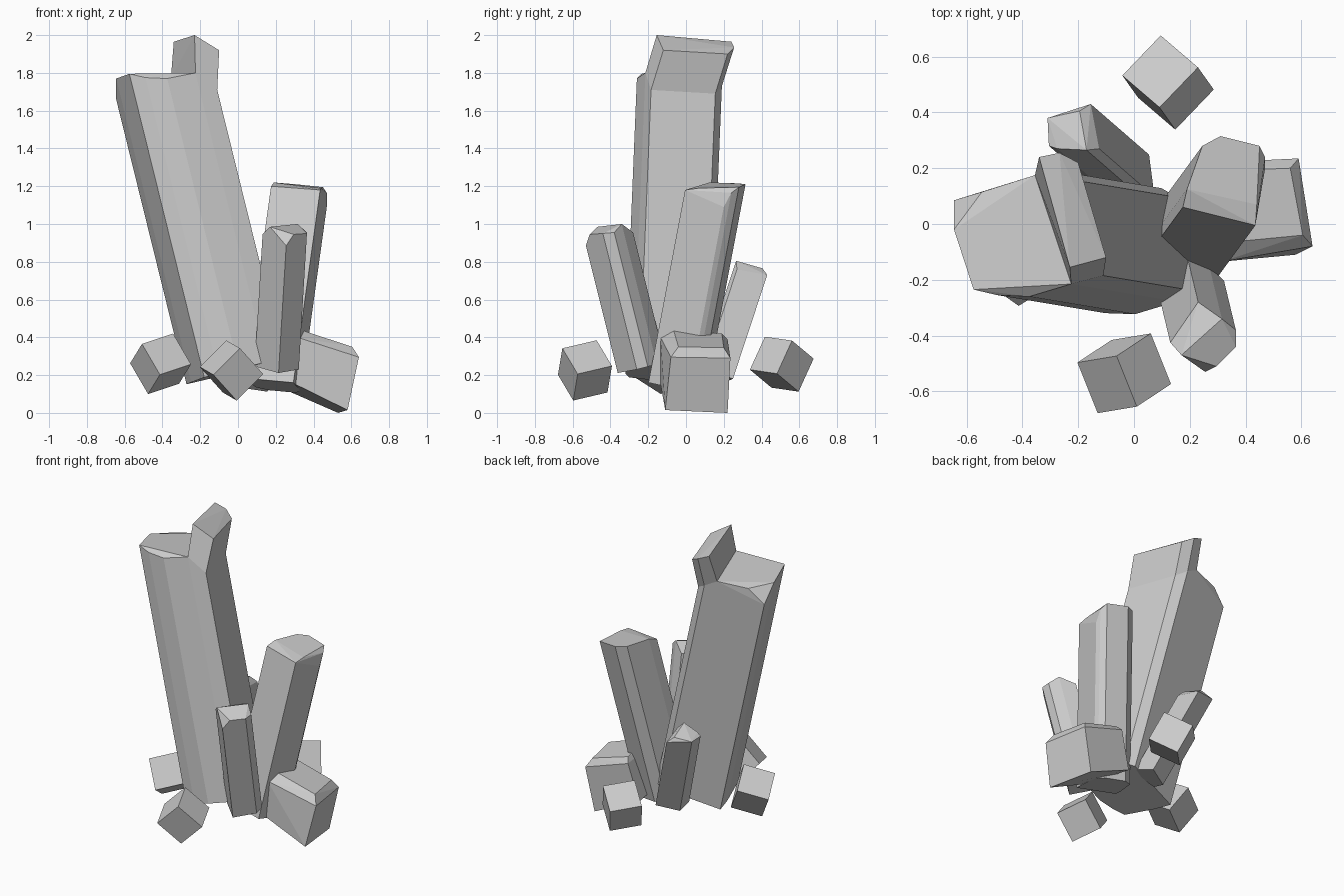
import bpy, bmesh, math
from mathutils import Vector, Matrix

if "Cube" in bpy.data.objects:
    bpy.data.objects.remove(bpy.data.objects["Cube"])


def hull(name, points):
    """Flat-shaded convex solid around a few corner points."""
    bm = bmesh.new()
    for p in points:
        bm.verts.new(p)
    res = bmesh.ops.convex_hull(bm, input=bm.verts)
    loose = [g for g in res["geom_interior"] if isinstance(g, bmesh.types.BMVert)]
    bmesh.ops.delete(bm, geom=loose, context="VERTS")
    bmesh.ops.dissolve_limit(bm, angle_limit=math.radians(4),
                             verts=bm.verts, edges=bm.edges)
    bmesh.ops.recalc_face_normals(bm, faces=bm.faces)
    me = bpy.data.meshes.new(name)
    bm.to_mesh(me)
    bm.free()
    ob = bpy.data.objects.new(name, me)
    bpy.context.collection.objects.link(ob)
    return ob


def crystal(name, tip, axis, base):
    """Prism: the tip corners run down the axis to a square-cut base."""
    d, b = Vector(axis).normalized(), Vector(base)
    tip = [Vector(p) for p in tip]
    foot = [p + d * (b - p).dot(d) for p in tip]
    return hull(name, tip + foot)


def chip(name, centre, u, v, size=0.2):
    """Loose cube whose first two edge directions are u and v."""
    u = Vector(u).normalized()
    w = u.cross(Vector(v)).normalized()
    v = w.cross(u)
    rot = Matrix((u, v, w)).transposed().to_4x4()
    bm = bmesh.new()
    bmesh.ops.create_cube(bm, size=size, matrix=Matrix.Translation(centre) @ rot)
    me = bpy.data.meshes.new(name)
    bm.to_mesh(me)
    bm.free()
    bpy.context.collection.objects.link(bpy.data.objects.new(name, me))


# Tall leaning crystal
crystal("tall_crystal", [
    (-.225, -.215, 1.80), (-.11, -.185, 1.71), (-.20, .155, 1.69),
    (-.27, .19, 1.73), (-.355, .175, 1.775), (-.545, .115, 1.755),
    (-.645, .085, 1.66), (-.645, -.02, 1.77), (-.575, -.235, 1.795),
    (-.49, -.255, 1.775), (-.375, -.26, 1.77)],
    (.39, -.065, -1.58), (-.26, .02, .155))

# Spike rising from one side of its top
hull("tall_crystal_spike", [
    (-.23, -.155, 2.0), (-.10, -.12, 1.92), (-.20, .22, 1.90),
    (-.267, .255, 1.935), (-.34, .24, 1.965),
    (-.225, -.215, 1.80), (-.11, -.185, 1.71), (-.20, .155, 1.69),
    (-.27, .19, 1.73), (-.355, .175, 1.775)])

# Medium crystal on the right
crystal("medium_crystal", [
    (.435, -.005, 1.18), (.175, .06, 1.20), (.19, .125, 1.22),
    (.245, .28, 1.215), (.31, .315, 1.21), (.45, .28, 1.195),
    (.47, .24, 1.165), (.47, .20, 1.09), (.44, .07, 1.19)],
    (-.139, -.19, -1), (.16, .11, .12))

# Short crystal in front
crystal("front_crystal", [
    (.23, -.28, .955), (.315, -.34, 1.0), (.365, -.38, .955),
    (.365, -.44, .95), (.295, -.51, .945), (.255, -.53, .885),
    (.17, -.47, .985), (.13, -.425, .945)],
    (-.06, .25, -1), (.2, -.27, .235))

# Short crystal behind
crystal("back_crystal", [
    (-.155, .43, .73), (-.195, .405, .765), (-.31, .38, .755),
    (-.305, .28, .755), (-.275, .27, .77), (-.17, .265, .805),
    (-.125, .27, .76)],
    (.38, -.33, -1), (.055, .25, .18))

# Large block with bevelled upper edges
hull("large_block", [
    (.345, -.065, .435), (.605, -.04, .35), (.56, .20, .345), (.30, .19, .42),
    (.315, -.135, .40), (.64, -.08, .295), (.59, .235, .29), (.28, .22, .39),
    (.245, -.14, .18), (.58, -.11, .015), (.53, .22, 0), (.21, .20, .14)])

# Small loose cubes
chip("back_cube", (.122, .507, .258), (.14, -.12, .10), (.145, .125, -.01))
chip("front_cube", (-.035, -.535, .225), (-.15, -.025, -.15), (.06, -.175, -.05))
chip("left_cube", (-.41, -.13, .26), (.165, .10, .055), (.10, -.06, -.155))
